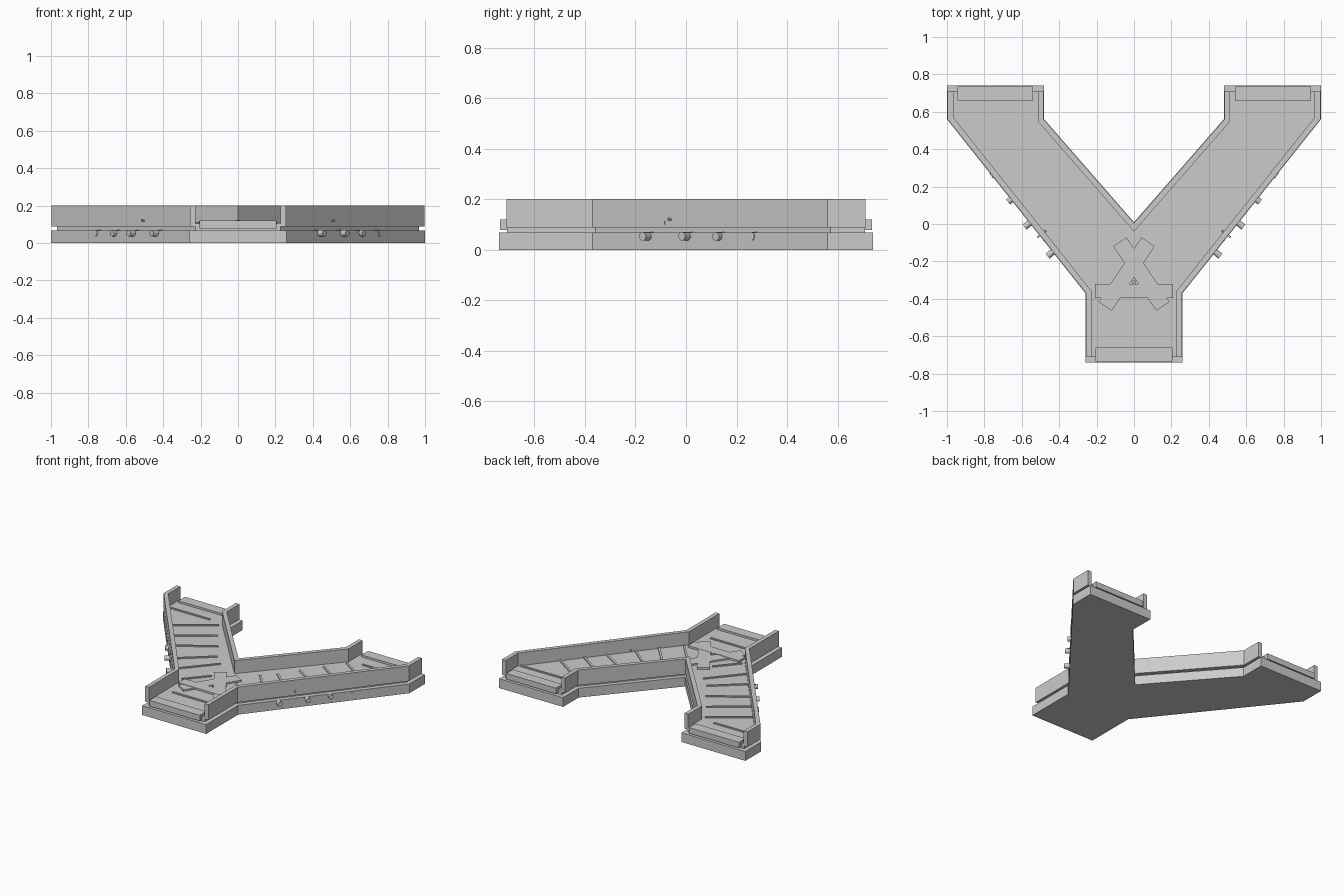
import bpy
import math
from mathutils import Vector

if "Cube" in bpy.data.objects:
    bpy.data.objects.remove(bpy.data.objects["Cube"])


def prism(name, pts, z0, z1):
    n = len(pts)
    verts = [(x, y, z0) for x, y in pts] + [(x, y, z1) for x, y in pts]
    faces = [list(range(n))[::-1], list(range(n, 2 * n))]
    faces += [(i, (i + 1) % n, n + (i + 1) % n, n + i) for i in range(n)]
    mesh = bpy.data.meshes.new(name)
    mesh.from_pydata(verts, [], faces)
    obj = bpy.data.objects.new(name, mesh)
    bpy.context.collection.objects.link(obj)
    return obj


def offset(pts, d, closed):
    # shift a path to its left by d, with mitred corners
    P = [Vector(p) for p in pts]
    n, out = len(P), []
    for i, p in enumerate(P):
        a = P[i - 1] if closed or i > 0 else None
        b = P[(i + 1) % n] if closed or i < n - 1 else None
        dirs = [v.normalized() for v in ((p - a) if a else None, (b - p) if b else None) if v]
        norms = [Vector((-v.y, v.x)) for v in dirs]
        m = sum(norms, Vector((0, 0))).normalized()
        out.append(tuple(p + m * d / m.dot(norms[0])))
    return out


def wall(name, path, thick):
    prism(name, path + offset(path, thick, False)[::-1], 0.088, 0.2)


def bar(name, a, b, width, z0, z1):
    a, b = Vector(a), Vector(b)
    d = (b - a).normalized()
    s = Vector((-d.y, d.x)) * width / 2
    return prism(name, [tuple(p) for p in (a - s, b - s, b + s, a + s)], z0, z1)


def mir(p, s):
    return (p[0] * s, p[1])


def rod(name, p, direction, out, radius, z, depth):
    d = Vector((direction[0], direction[1], 0)).normalized()
    c = Vector((p[0], p[1], z)) + d * (out - depth / 2)
    bpy.ops.mesh.primitive_cylinder_add(vertices=12, radius=radius, depth=depth, location=c,
                                        rotation=d.to_track_quat('Z', 'Y').to_euler())
    bpy.context.object.name = name


# Y-shaped base slab
half = [(0.26, -0.74), (0.26, -0.37), (1, 0.56), (1, 0.74), (0.48, 0.74), (0.48, 0.56)]
outline = half + [(0, 0.01)] + [mir(p, -1) for p in half[::-1]]
prism("base_slab", outline, 0, 0.068)

# Raised deck, set in from the base
prism("deck", offset(outline, 0.032, True), 0.06, 0.105)

# Side walls floating just above the base
outer = [(0.256, -0.71), (0.256, -0.37), (0.996, 0.56), (0.996, 0.71)]
wall("outer_wall_right", outer, 0.03)
wall("outer_wall_left", [mir(p, -1) for p in outer][::-1], 0.03)
wall("inner_wall", [(0.484, 0.71), (0.484, 0.56), (0, 0.005), (-0.484, 0.56), (-0.484, 0.71)], 0.03)

# End plates and stem slat
bar("stem_end_plate", (-0.205, -0.698), (0.205, -0.698), 0.076, 0.078, 0.12)
bar("stem_slat", (-0.165, -0.52), (0.165, -0.52), 0.014, 0.1, 0.113)

# Crossed plates and bolt at the junction
bar("junction_plate", (-0.208, -0.357), (0.208, -0.357), 0.075, 0.1, 0.119)

slats = [((0.95, 0.56), (0.62, 0.56)), ((0.78, 0.34), (0.52, 0.52)),
         ((0.69, 0.20), (0.43, 0.385)), ((0.60, 0.075), (0.33, 0.245)),
         ((0.48, -0.09), (0.245, 0.11)), ((0.36, -0.20), (0.16, 0.03)),
         ((0.235, -0.315), (0.10, -0.16))]
pegs = [(0.435, -0.15, 0.035), (0.558, 0.005, 0.035), (0.658, 0.13, 0.02), (0.76, 0.26, 0.005)]
for s, side in ((1, "right"), (-1, "left")):
    bar("arm_end_plate_" + side, (s * 0.54, 0.698), (s * 0.945, 0.698), 0.076, 0.078, 0.12)
    bar("junction_cross_plate_" + side, (s * 0.155, -0.44), (s * -0.075, -0.095), 0.085,
        0.1, 0.1175 if s > 0 else 0.1165)
    # Slats across the arm
    for i, (a, b) in enumerate(slats):
        bar(f"slat_{side}_{i}", mir(a, s), mir(b, s), 0.014, 0.1, 0.113)
    # Rod ends poking from the base
    for i, (x, y, out) in enumerate(pegs):
        rod(f"rod_end_{side}_{i}", (s * x, y), (s * 0.78, -0.62), out, 0.017, 0.053, 0.09)
    # Small pins through the wall
    rod("pin_" + side, (s * 0.505, -0.062), (s * 0.78, -0.62), 0.015, 0.005, 0.12, 0.06)

bpy.ops.mesh.primitive_cylinder_add(vertices=10, radius=0.01, depth=0.03, location=(0, -0.31, 0.108))
bpy.context.object.name = "junction_bolt"
